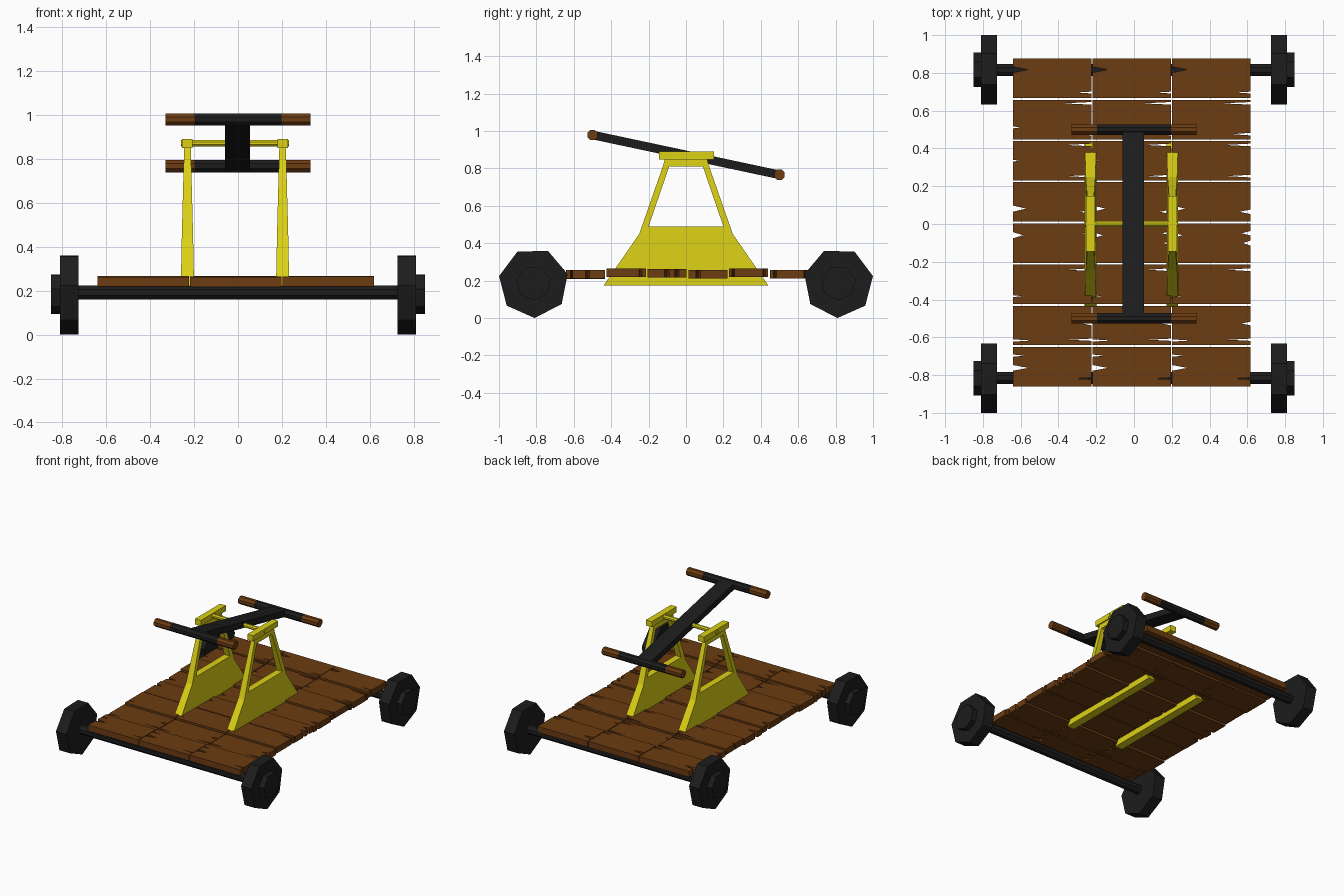
import bpy, bmesh, random
from math import sin, cos, pi, atan2, hypot
from mathutils import Vector, Matrix

if "Cube" in bpy.data.objects:
    bpy.data.objects.remove(bpy.data.objects["Cube"])

random.seed(4)


def material(name, rgb):
    m = bpy.data.materials.new(name)
    m.diffuse_color = (*rgb, 1)
    m.use_nodes = True
    m.node_tree.nodes["Principled BSDF"].inputs["Base Color"].default_value = m.diffuse_color
    return m


WOOD = material("wood", (0.15, 0.045, 0.006))
BLACK = material("black_iron", (0.012, 0.012, 0.012))
YELLOW = material("yellow_paint", (0.72, 0.64, 0.008))


def finish(name, bm, mat):
    bmesh.ops.recalc_face_normals(bm, faces=bm.faces)
    me = bpy.data.meshes.new(name)
    bm.to_mesh(me)
    bm.free()
    me.materials.append(mat)
    ob = bpy.data.objects.new(name, me)
    bpy.context.collection.objects.link(ob)
    return ob


def plate(verts, faces, offset):
    """Flat connected faces extruded along offset into a solid."""
    bm = bmesh.new()
    vs = [bm.verts.new(v) for v in verts]
    fs = [bm.faces.new([vs[i] for i in f]) for f in faces]
    res = bmesh.ops.extrude_face_region(bm, geom=fs, use_keep_orig=True)
    bmesh.ops.translate(bm, vec=offset,
                        verts=[g for g in res["geom"] if isinstance(g, bmesh.types.BMVert)])
    return bm


def x_rod(name, x0, x1, y, z, r, sides, mat, turn=0.0):
    """Low-poly cylinder along x; the first corner points straight down."""
    pts = []
    for i in range(sides):
        a = -pi / 2 + turn + 2 * pi * i / sides
        pts.append((x0, y + r * cos(a), z + r * sin(a)))
    return finish(name, plate(pts, [range(sides)], (x1 - x0, 0, 0)), mat)


def box(name, centre, size, mat, tilt=0.0):
    bm = bmesh.new()
    m = Matrix.Translation(centre) @ Matrix.Rotation(tilt, 4, 'X') @ Matrix.Diagonal((*size, 1))
    bmesh.ops.create_cube(bm, size=1, matrix=m)
    return finish(name, bm, mat)


# Wheels, hubs and axles
for sy, end in ((-1, "front"), (1, "rear")):
    y = 0.815 * sy
    x_rod(f"{end}_axle", -0.74, 0.74, y, 0.191, 0.035, 8, BLACK, pi / 8)
    for sx, side in ((-1, "left"), (1, "right")):
        x_rod(f"{end}_{side}_wheel", 0.725 * sx, 0.81 * sx, y, 0.188, 0.188, 7, BLACK, -0.03 * sy)
        x_rod(f"{end}_{side}_hub", 0.80 * sx, 0.85 * sx, y, 0.188, 0.094, 7, BLACK, -0.03 * sy)

# Deck boards: splits per row as (position across board, depth, half width)
ROWS = [
    ([(0.47, 0.08, 0.015), (0.78, 0.06, 0.006)], [(0.2, 0.09, 0.005)]),
    ([(0.12, 0.1, 0.006)], [(0.14, 0.12, 0.006), (0.55, 0.05, 0.01)]),
    ([(0.2, 0.05, 0.005)], [(0.87, 0.12, 0.008)]),
    ([(0.7, 0.055, 0.016)], [(0.5, 0.04, 0.014), (0.75, 0.05, 0.012)]),
    ([(0.33, 0.07, 0.016)], [(0.25, 0.06, 0.012)]),
    ([(0.5, 0.03, 0.005)], [(0.11, 0.13, 0.007), (0.9, 0.14, 0.007)]),
    ([(0.3, 0.04, 0.005)], [(0.13, 0.1, 0.007), (0.91, 0.15, 0.007)]),
    ([(0.72, 0.08, 0.015)], [(0.14, 0.08, 0.005)]),
]
for r, (left, right) in enumerate(ROWS):
    y0 = -0.86 + r * 0.2181
    w = 0.209
    lift = 0.0 if r in (1, 4, 6) else 0.007
    for c in range(3):
        x0 = -0.64 + c * 0.421
        x1 = x0 + 0.416
        pts = [(x0, y0), (x1, y0)]
        for p, d, h in right:
            yy = y0 + p * w
            pts += [(x1, yy - h), (x1 - d, yy), (x1, yy + h)]
        pts += [(x1, y0 + w), (x0, y0 + w)]
        for p, d, h in reversed(left):
            yy = y0 + p * w
            pts += [(x0, yy + h), (x0 + d, yy), (x0, yy - h)]
        z = 0.212 + lift + random.uniform(-0.002, 0.002)
        finish(f"deck_board_{r + 1}_{c + 1}",
               plate([(x, y, z) for x, y in pts], [range(len(pts))], (0, 0, 0.045)), WOOD)

# A-frame supports: wide low panel, two legs and a top bar around a window
HALF = [(0.44, 0.175), (0.25, 0.45), (0.2, 0.49), (0.09, 0.81), (0.124, 0.81), (0.11, 0.86)]
FACES = [(0, 1, 2, 8, 7, 6), (1, 4, 3, 2), (7, 8, 9, 10), (3, 4, 5, 11, 10, 9)]
for xc, side in ((-0.23, "left"), (0.203, "right")):
    verts = [(-0.5, s * y, z) for s in (1, -1) for y, z in HALF]
    bm = plate(verts, [FACES[0][:3] + (8, 7, 6)] + FACES[1:], (1, 0, 0))
    for v in bm.verts:
        half = 0.031 - 0.016 * max(0, v.co.z - 0.25) / 0.6
        v.co.x = xc + (half if v.co.x > 0 else -half)
    finish(f"{side}_support", bm, YELLOW)
    box(f"{side}_bearing_block", (xc, 0.002, 0.869), (0.048, 0.295, 0.042), YELLOW)

# Pivot rod through both bearings
x_rod("pivot_rod", -0.26, 0.232, 0, 0.87, 0.016, 8, YELLOW, pi / 8)

# Rocking beam with a crossbar at each end
A, B = Vector((0, -0.5, 0.979)), Vector((0, 0.5, 0.766))
d = B - A
box("rocking_beam", (A + B) / 2 + Vector((-0.003, 0, 0)), (0.114, d.length, 0.046), BLACK,
    atan2(d.z, d.y))
for p, end in ((A, "front"), (B, "rear")):
    x_rod(f"{end}_crossbar", -0.197, 0.197, p.y, p.z, 0.03, 8, BLACK, pi / 8)
    for s, side in ((-1, "left"), (1, "right")):
        x_rod(f"{end}_{side}_grip", 0.197 * s, 0.33 * s, p.y, p.z, 0.03, 8, WOOD, pi / 8)
